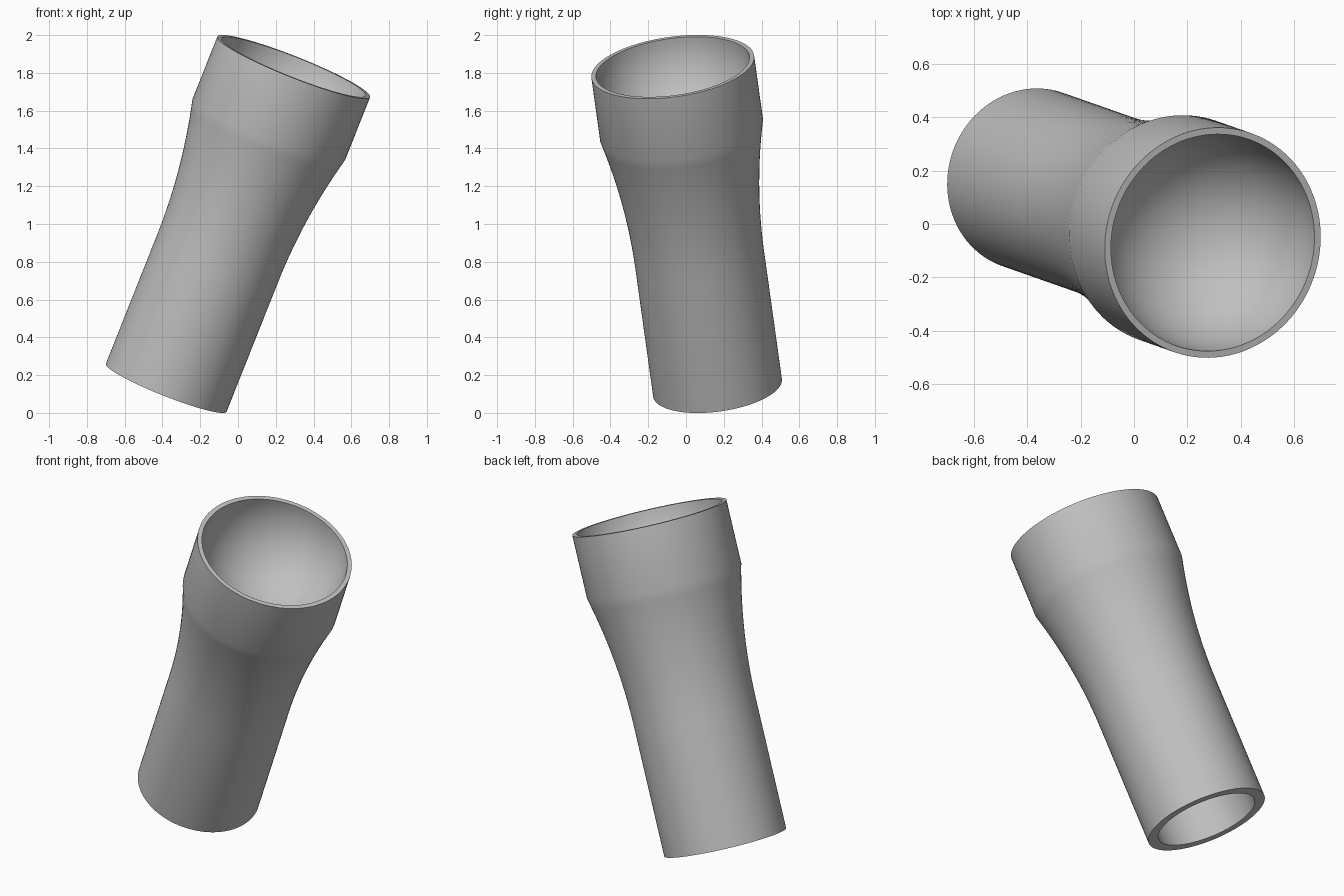
import bpy, bmesh, math
from mathutils import Vector

cube = bpy.data.objects.get("Cube")
if cube:
    bpy.data.objects.remove(cube, do_unlink=True)

SIDES = 96
BASE = Vector((-0.38, 0.167, 0.133))     # centre of the lower rim
TOP = Vector((0.295, -0.07, 1.832))      # centre of the upper rim
AXIS = TOP - BASE
LENGTH = AXIS.length

R_BASE, R_TOP = 0.344, 0.435             # outer radii
R_BORE, R_BOWL = 0.285, 0.41             # lower bore and upper bowl
FLARE_START, FLARE_END = 0.74, LENGTH - 0.36
BORE_DEPTH = 1.2

# Plain grey material
grey = bpy.data.materials.new("light_grey")
grey.use_nodes = True
colour = (0.53, 0.53, 0.53, 1)
grey.diffuse_color = colour
grey.node_tree.nodes["Principled BSDF"].inputs["Base Color"].default_value = colour

# Profile as (radius, height): bore, lower rim, flared wall, collar, bowl
profile = [(0, BORE_DEPTH), (R_BORE, BORE_DEPTH), (R_BORE, 0), (R_BASE, 0)]
STEPS = 14
for i in range(STEPS + 1):
    f = i / STEPS
    profile.append((R_BASE + (R_TOP - R_BASE) * f * f,
                    FLARE_START + (FLARE_END - FLARE_START) * f))
profile.append((R_TOP, LENGTH))
BOWL_STEPS = 24
for i in range(BOWL_STEPS + 1):
    a = math.pi / 2 * i / BOWL_STEPS
    profile.append((R_BOWL * math.cos(a), LENGTH - R_BOWL * math.sin(a)))

# Turn the profile round the axis
bm = bmesh.new()
verts = [bm.verts.new((r, 0, h)) for r, h in profile]
edges = [bm.edges.new(pair) for pair in zip(verts, verts[1:])]
bmesh.ops.spin(bm, geom=verts + edges, cent=(0, 0, 0), axis=(0, 0, 1),
               angle=2 * math.pi, steps=SIDES, use_merge=False)
bmesh.ops.remove_doubles(bm, verts=bm.verts, dist=0.0001)
bmesh.ops.dissolve_degenerate(bm, edges=bm.edges, dist=0.00001)
bmesh.ops.recalc_face_normals(bm, faces=bm.faces)

# Lean the tube onto its axis
bm.transform(AXIS.to_track_quat('Z', 'Y').to_matrix().to_4x4())
bmesh.ops.translate(bm, verts=bm.verts, vec=BASE)

mesh = bpy.data.meshes.new("flared_socket_tube")
bm.to_mesh(mesh)
bm.free()
mesh.materials.append(grey)
tube = bpy.data.objects.new("flared_socket_tube", mesh)
bpy.context.collection.objects.link(tube)

bpy.ops.object.select_all(action='DESELECT')
tube.select_set(True)
bpy.context.view_layer.objects.active = tube
bpy.ops.object.shade_smooth_by_angle(angle=math.radians(30))
